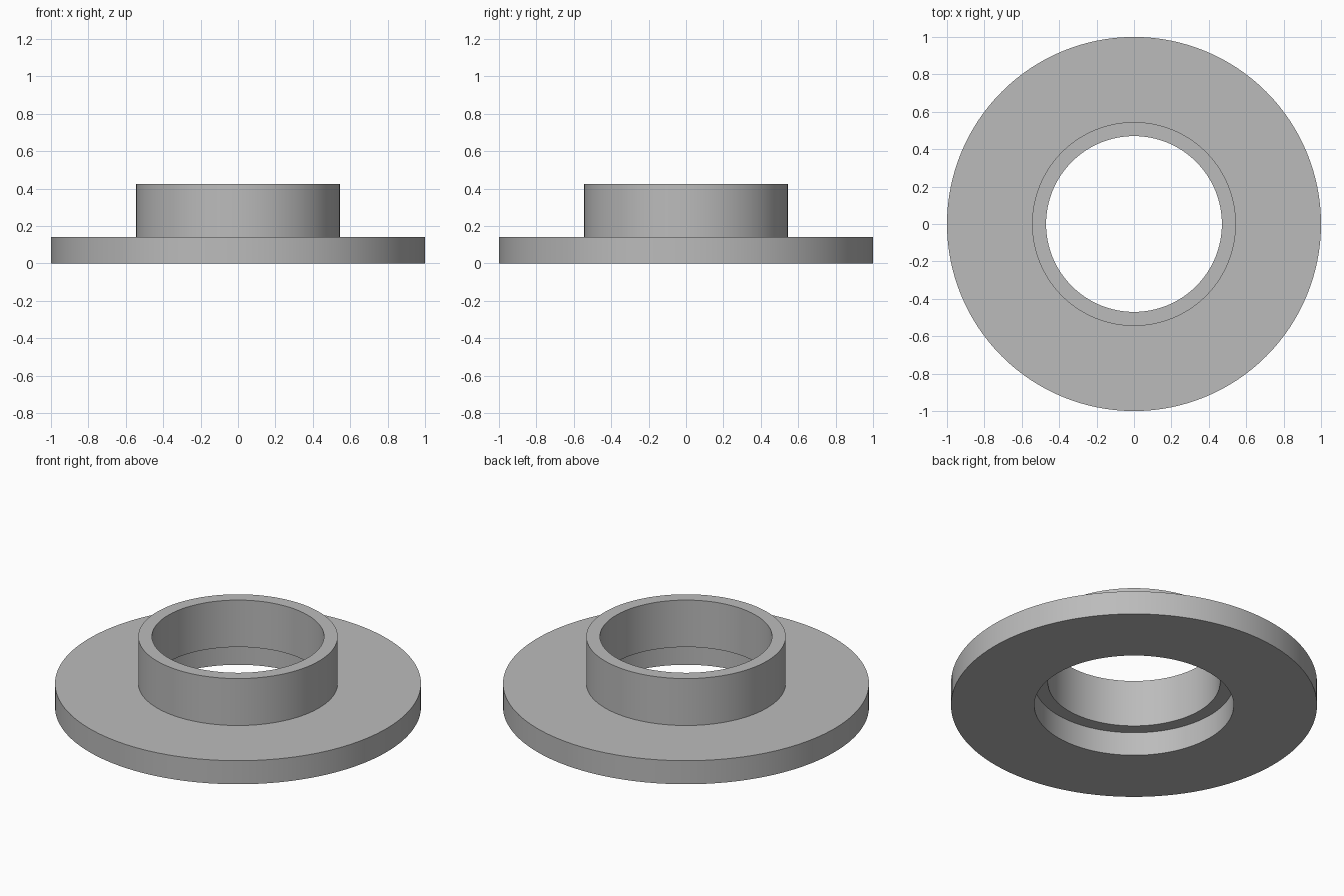
import bpy, bmesh, math

if "Cube" in bpy.data.objects:
    bpy.data.objects.remove(bpy.data.objects["Cube"])

SIDES = 128

grey = bpy.data.materials.new("plain grey")
grey.diffuse_color = (0.5, 0.5, 0.5, 1)
grey.use_nodes = True
grey.node_tree.nodes["Principled BSDF"].inputs["Base Color"].default_value = grey.diffuse_color


def ring(name, r_in, r_out, z0, z1):
    """Spin a rectangular section around z into a closed ring."""
    bm = bmesh.new()
    section = [(r_in, z0), (r_out, z0), (r_out, z1), (r_in, z1)]
    verts = [bm.verts.new((r, 0, z)) for r, z in section]
    edges = [bm.edges.new((verts[i], verts[(i + 1) % 4])) for i in range(4)]
    bmesh.ops.spin(bm, geom=verts + edges, cent=(0, 0, 0), axis=(0, 0, 1),
                   angle=math.tau, steps=SIDES, use_merge=True)
    bmesh.ops.remove_doubles(bm, verts=bm.verts[:], dist=1e-5)
    bmesh.ops.recalc_face_normals(bm, faces=bm.faces[:])
    mesh = bpy.data.meshes.new(name)
    bm.to_mesh(mesh)
    bm.free()
    mesh.materials.append(grey)
    obj = bpy.data.objects.new(name, mesh)
    bpy.context.collection.objects.link(obj)
    bpy.ops.object.select_all(action='DESELECT')
    obj.select_set(True)
    bpy.context.view_layer.objects.active = obj
    bpy.ops.object.shade_smooth_by_angle(angle=math.radians(30))
    return obj


# Wide flat flange, whose bore is as wide as the collar's outside
ring("flange", 0.545, 1.0, 0.0, 0.142)
# Thin collar standing on the flange, leaving a ledge under its wall
ring("collar", 0.47, 0.545, 0.142, 0.425)
